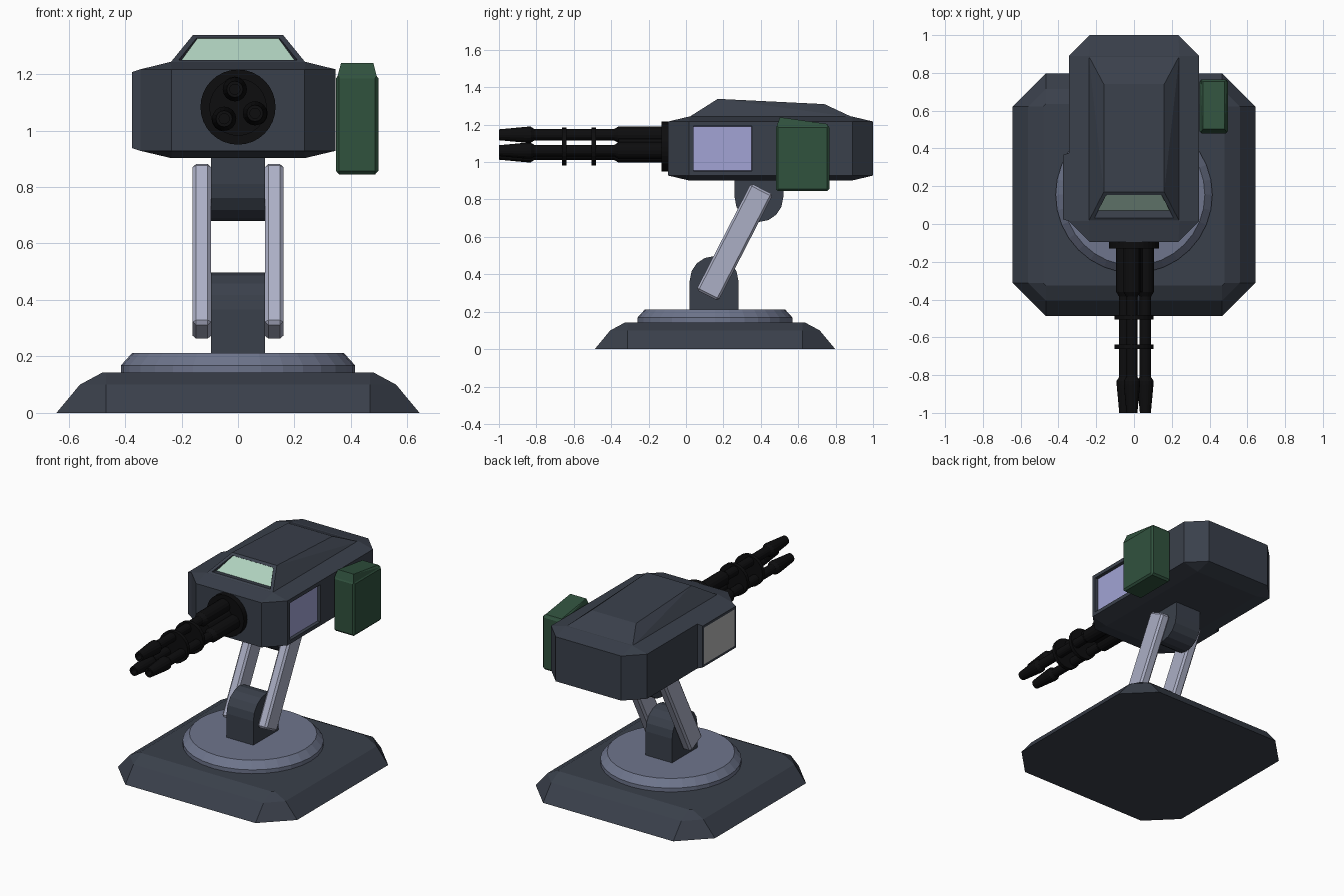
import bpy, bmesh, math
from mathutils import Vector, Matrix

if "Cube" in bpy.data.objects:
    bpy.data.objects.remove(bpy.data.objects["Cube"])


def mat(name, rgb):
    m = bpy.data.materials.new(name)
    m.diffuse_color = (*rgb, 1)
    m.use_nodes = True
    m.node_tree.nodes["Principled BSDF"].inputs["Base Color"].default_value = m.diffuse_color
    return m


SLATE = mat("dark_slate", (0.042, 0.051, 0.070))
STEEL = mat("blue_steel", (0.156, 0.178, 0.262))
LIGHT = mat("pale_metal", (0.41, 0.43, 0.56))
BLACK = mat("gun_black", (0.004, 0.004, 0.0045))
GREEN = mat("ammo_green", (0.030, 0.084, 0.048))
VISOR = mat("visor_mint", (0.43, 0.64, 0.52))
GLASS = mat("window_lavender", (0.36, 0.37, 0.66))
GREY = mat("panel_grey", (0.47, 0.47, 0.47))


def finish(bm, name, *mats):
    bmesh.ops.recalc_face_normals(bm, faces=bm.faces)
    me = bpy.data.meshes.new(name)
    bm.to_mesh(me)
    bm.free()
    for m in mats:
        me.materials.append(m)
    ob = bpy.data.objects.new(name, me)
    bpy.context.collection.objects.link(ob)
    return ob


def hull(points):
    bm = bmesh.new()
    vs = [bm.verts.new(p) for p in points]
    bmesh.ops.convex_hull(bm, input=vs)
    bmesh.ops.dissolve_limit(bm, angle_limit=0.01, verts=bm.verts, edges=bm.edges)
    bmesh.ops.recalc_face_normals(bm, faces=bm.faces)
    return bm


def rect(x, y0, y1, z, cx=0):
    return [(cx + sx * x, y, z) for sx in (-1, 1) for y in (y0, y1)]


def lathe_y(name, profile, cx, cz, n, m):
    """Revolve (y, r) pairs about an axis parallel to y."""
    bm = bmesh.new()
    rings = []
    for y, r in profile:
        rings.append([bm.verts.new((cx + r * math.cos(2 * math.pi * i / n), y,
                                    cz + r * math.sin(2 * math.pi * i / n))) for i in range(n)])
    for a, b in zip(rings, rings[1:]):
        for i in range(n):
            j = (i + 1) % n
            bm.faces.new((a[i], a[j], b[j], b[i]))
    bm.faces.new(rings[0])
    bm.faces.new(rings[-1])
    return finish(bm, name, m)


def inset(bm, face, thickness, shift=(0, 0, 0)):
    bmesh.ops.inset_region(bm, faces=[face], thickness=thickness, use_even_offset=True)
    bmesh.ops.translate(bm, verts=face.verts[:], vec=Vector(shift))


def pick(bm, direction, test=lambda c: True):
    d = Vector(direction).normalized()
    bm.normal_update()
    return max((f for f in bm.faces if test(f.calc_center_median())),
               key=lambda f: f.normal.dot(d))


CY = 0.155  # centre of the base in y

# Base plinth with chamfered corners
pts = []
for half, z in ((0.643, 0), (0.56, 0.10), (0.48, 0.143)):
    for sx in (-1, 1):
        for sy in (-1, 1):
            pts += [(sx * half, CY + sy * 0.467, z), (sx * 0.467, CY + sy * half, z)]
finish(hull(pts), "base_plinth", SLATE)

# Turntable
pts = [(r * math.cos(math.tau * i / 32), CY + r * math.sin(math.tau * i / 32), z)
       for r, z in ((0.415, 0.13), (0.415, 0.168), (0.375, 0.212)) for i in range(32)]
finish(hull(pts), "turntable", STEEL)

# Rounded pivot brackets, lower one pointing up and upper one pointing down
for name, cy, cz, end, s in (("lower_bracket", 0.15, 0.367, 0.20, 1),
                             ("upper_bracket", 0.39, 0.81, 0.92, -1)):
    prof = [(cy - 0.13, end), (cy + 0.13, end)]
    prof += [(cy + 0.13 * math.cos(math.pi * i / 8), cz + s * 0.13 * math.sin(math.pi * i / 8))
             for i in range(9)]
    finish(hull([(x, y, z) for x in (-0.096, 0.096) for y, z in prof]), name, SLATE)

# Pair of slanted arms
for side, name in ((-1, "left_arm"), (1, "right_arm")):
    bm = bmesh.new()
    bmesh.ops.create_cube(bm, size=1)
    bmesh.ops.scale(bm, vec=(0.065, 0.132, 0.64), verts=bm.verts)
    bmesh.ops.bevel(bm, geom=bm.edges[:], offset=0.012, segments=1, affect='EDGES')
    bmesh.ops.transform(bm, verts=bm.verts, matrix=Matrix.Translation((side * 0.128, 0.26, 0.572))
                        @ Matrix.Rotation(-math.atan2(0.289, 0.563), 4, 'X'))
    finish(bm, name, LIGHT)

# Turret head: chamfered box
X, Y0, Y1, C = 0.345, -0.095, 1.0, 0.11
pts = rect(0.235, Y0 + C, Y1 - C, 0.902) + rect(0.24, Y0 + C, Y1 - C, 1.243)
for z in (0.928, 1.217):
    pts += rect(X, Y0 + C, Y1 - C, z) + rect(X - C, Y0, Y1, z)
bm = hull(pts)
bmesh.ops.bisect_plane(bm, geom=bm.verts[:] + bm.edges[:] + bm.faces[:],
                       plane_co=(0, 0.376, 0), plane_no=(0, 1, 0))
# Recessed right window and raised left panel
front = lambda c: c.y < 0.37
f = pick(bm, (1, 0, 0), front)
inset(bm, f, 0.024)
inset(bm, f, 0.002, (-0.02, 0, 0))
f.material_index = 1
f = pick(bm, (-1, 0, 0), front)
inset(bm, f, 0.01, (-0.031, 0, 0))
inset(bm, f, 0.016)
f.material_index = 2
finish(bm, "turret_head", SLATE, GLASS, GREY)

# Roof with a set-back visor on its front slope
bm = hull(rect(0.24, 0.015, 0.89, 1.24) + rect(0.16, 0.17, 0.17, 1.338)[::2]
          + rect(0.16, 0.74, 0.74, 1.31)[::2])
f = pick(bm, (0, -0.54, 0.84), lambda c: c.y < 0.2)
inset(bm, f, 0.02)
inset(bm, f, 0.004)
for v in f.verts:
    v.co += Vector((0, 0.035, -0.008)) if v.co.z < 1.29 else Vector((0, 0.006, 0))
f.material_index = 1
finish(bm, "turret_roof", SLATE, VISOR)

# Ammunition box on the right side, with a wedge lid
BX = 0.422
pts = rect(0.064, 0.492, 0.754, 0.845, BX)
for z in (0.857, 1.185):
    pts += rect(0.075, 0.492, 0.754, z, BX) + rect(0.064, 0.48, 0.766, z, BX)
pts += rect(0.066, 0.488, 0.758, 1.197, BX)
finish(hull(pts), "ammo_box", GREEN)
pts = rect(0.07, 0.484, 0.762, 1.19, BX) + rect(0.057, 0.502, 0.502, 1.24, BX)[::2]
pts += rect(0.057, 0.755, 0.755, 1.204, BX)[::2]
finish(hull(pts), "ammo_lid", GREEN)

# Gun: mounting flange, core, clamps and three barrels
GZ = 1.083
lathe_y("gun_flange", [(-0.13, 0.133), (-0.09, 0.133)], 0, GZ, 32, BLACK)
lathe_y("gun_core", [(-0.36, 0.05), (-0.1, 0.05)], 0, GZ, 16, BLACK)
for i, y in enumerate((-0.65, -0.493)):
    lathe_y(f"barrel_clamp_{i + 1}", [(y - 0.012, 0.102), (y + 0.012, 0.102)], 0, GZ, 24, BLACK)
barrel = [(-0.93, 0.018), (-1.0, 0.018), (-1.0, 0.029), (-0.85, 0.043), (-0.83, 0.043),
          (-0.81, 0.03), (-0.385, 0.03), (-0.36, 0.045), (-0.1, 0.045)]
for i in range(3):
    a = math.radians(100 + 120 * i)
    lathe_y(f"barrel_{i + 1}", barrel, 0.064 * math.cos(a), GZ + 0.064 * math.sin(a), 16, BLACK)
